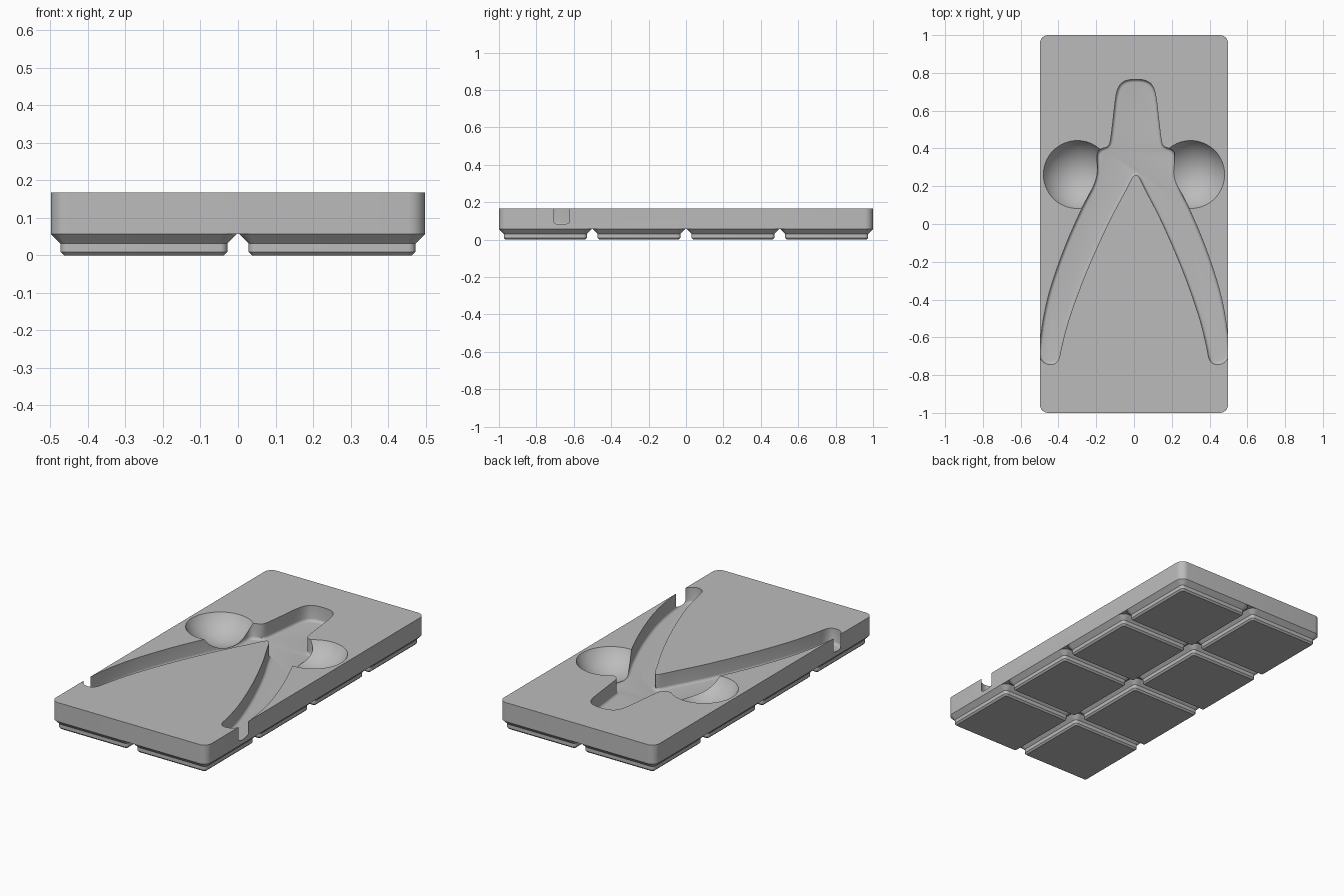
import bpy
import bmesh
from math import sin, cos, pi, radians
from mathutils import Vector

cube = bpy.data.objects.get("Cube")
if cube:
    bpy.data.objects.remove(cube, do_unlink=True)

grey = bpy.data.materials.new("light grey plastic")
grey.use_nodes = True
grey.diffuse_color = (0.5, 0.5, 0.5, 1)
grey.node_tree.nodes["Principled BSDF"].inputs["Base Color"].default_value = (0.5, 0.5, 0.5, 1)

HALF_X, HALF_Y, TOP = 0.4985, 1.0, 0.167
PITCH, FOOT_TOP = 0.5015, 0.0567


def make_object(name, bm):
    bmesh.ops.recalc_face_normals(bm, faces=bm.faces)
    mesh = bpy.data.meshes.new(name)
    bm.to_mesh(mesh)
    bm.free()
    mesh.materials.append(grey)
    obj = bpy.data.objects.new(name, mesh)
    bpy.context.collection.objects.link(obj)
    return obj


def loft(name, rings, top_cap=True):
    """Skin a stack of (2D outline, height) rings, listed bottom to top."""
    bm = bmesh.new()
    loops = [[bm.verts.new((p.x, p.y, z)) for p in pts] for pts, z in rings]
    n = len(loops[0])
    for low, high in zip(loops, loops[1:]):
        for i in range(n):
            j = (i + 1) % n
            bm.faces.new((low[i], low[j], high[j], high[i]))
    bm.faces.new(loops[0][::-1])
    if top_cap:
        bm.faces.new(loops[-1])
    return make_object(name, bm)


def rounded_rect(hx, hy, r, cx=0, cy=0, steps=8):
    pts = []
    for k, (sx, sy) in enumerate([(1, 1), (-1, 1), (-1, -1), (1, -1)]):
        for i in range(steps + 1):
            a = (k + i / steps) * pi / 2
            pts.append(Vector((cx + sx * (hx - r) + r * cos(a),
                               cy + sy * (hy - r) + r * sin(a))))
    return pts


def spline(ctrl, steps=12):
    """Closed smooth curve through the control points."""
    out, n = [], len(ctrl)
    for i in range(n):
        a, b, c, d = (ctrl[(i + k) % n] for k in (-1, 0, 1, 2))
        for s in range(steps):
            t = s / steps
            out.append(0.5 * (2 * b + (c - a) * t + (2 * a - 5 * b + 4 * c - d) * t ** 2
                              + (3 * b - a - 3 * c + d) * t ** 3))
    return out


def resample(pts, spacing):
    """Even spacing around a closed outline."""
    out, carry = [], 0.0
    for a, b in zip(pts, pts[1:] + pts[:1]):
        length = (b - a).length
        while carry < length:
            out.append(a.lerp(b, carry / length))
            carry += spacing
        carry -= length
    return out


def relax(pts, times):
    for _ in range(times):
        pts = [(pts[i - 1] + 2 * p + pts[(i + 1) % len(pts)]) / 4 for i, p in enumerate(pts)]
    return pts


def inset(pts, dist):
    """Move a counter-clockwise outline inward."""
    out = []
    for i, p in enumerate(pts):
        t = (pts[(i + 1) % len(pts)] - pts[i - 1]).normalized()
        out.append(p + Vector((-t.y, t.x)) * dist)
    return relax(out, 2) if dist else out


def smooth(obj):
    bpy.ops.object.select_all(action='DESELECT')
    obj.select_set(True)
    bpy.context.view_layer.objects.active = obj
    bpy.ops.object.shade_smooth_by_angle(angle=radians(30))


# Tray body
outline = rounded_rect(HALF_X, HALF_Y, 0.0448)
body = loft("tray_body", [(outline, FOOT_TOP), (outline, TOP)])

# Tool pocket: right half of the outline from head to handle to crotch
half = [(0.0, .766), (.05, .76), (.085, .737), (.105, .68), (.122, .54), (.137, .43),
        (.155, .406), (.186, .398), (.204, .377), (.205, .33), (.205, .27), (.225, .2),
        (.285, .08), (.367, -.11), (.44, -.32), (.478, -.48), (.4985, -.63),
        (.503, -.68), (.495, -.715), (.47, -.738), (.44, -.745), (.41, -.735),
        (.393, -.7), (.386, -.66), (.342, -.49), (.255, -.25), (.145, 0),
        (.057, .17), (.012, .255)]
full = half + [(-x, y) for x, y in half[:0:-1]]
# The tool lies slightly askew, so the outline is sheared a little
ctrl = [Vector((x + 0.01 * min(1, y + 0.72), y)) for x, y in full][::-1]
pocket = relax(resample(spline(ctrl), 0.01), 2)

FLOOR, FILLET = 0.076, 0.016
rings = []
for i in range(6):
    a = i / 5 * pi / 2
    rings.append((inset(pocket, FILLET * (1 - sin(a))), FLOOR + FILLET * (1 - cos(a))))
rings.append((pocket, TOP + 0.1))
cutters = [loft("pocket_cutter", rings)]

# Finger bowls on both sides of the pocket
RIM, DEPTH = 0.18, 0.107
radius = (RIM ** 2 + DEPTH ** 2) / (2 * DEPTH)
for side in (-1, 1):
    bm = bmesh.new()
    bmesh.ops.create_uvsphere(bm, u_segments=72, v_segments=48, radius=radius)
    bmesh.ops.translate(bm, verts=bm.verts, vec=(side * 0.3, 0.262, TOP - DEPTH + radius))
    cutters.append(make_object("finger_bowl_cutter", bm))

bpy.context.view_layer.objects.active = body
for cutter in cutters:
    mod = body.modifiers.new("cut", 'BOOLEAN')
    mod.operation = 'DIFFERENCE'
    mod.solver = 'EXACT'
    mod.object = cutter
    bpy.ops.object.modifier_apply(modifier=mod.name)
for cutter in cutters:
    bpy.data.objects.remove(cutter, do_unlink=True)
smooth(body)

# Stepped feet, two across and four along
profile = [(0.2126, 0.0095, 0), (0.2221, 0.019, 0.0095),
           (0.2221, 0.019, 0.031), (0.2478, 0.0447, FOOT_TOP)]
for col in range(2):
    for row in range(4):
        cx, cy = (col - 0.5) * PITCH, (row - 1.5) * PITCH
        foot = loft("foot", [(rounded_rect(h, h, r, cx, cy), z) for h, r, z in profile],
                    top_cap=False)
        smooth(foot)
